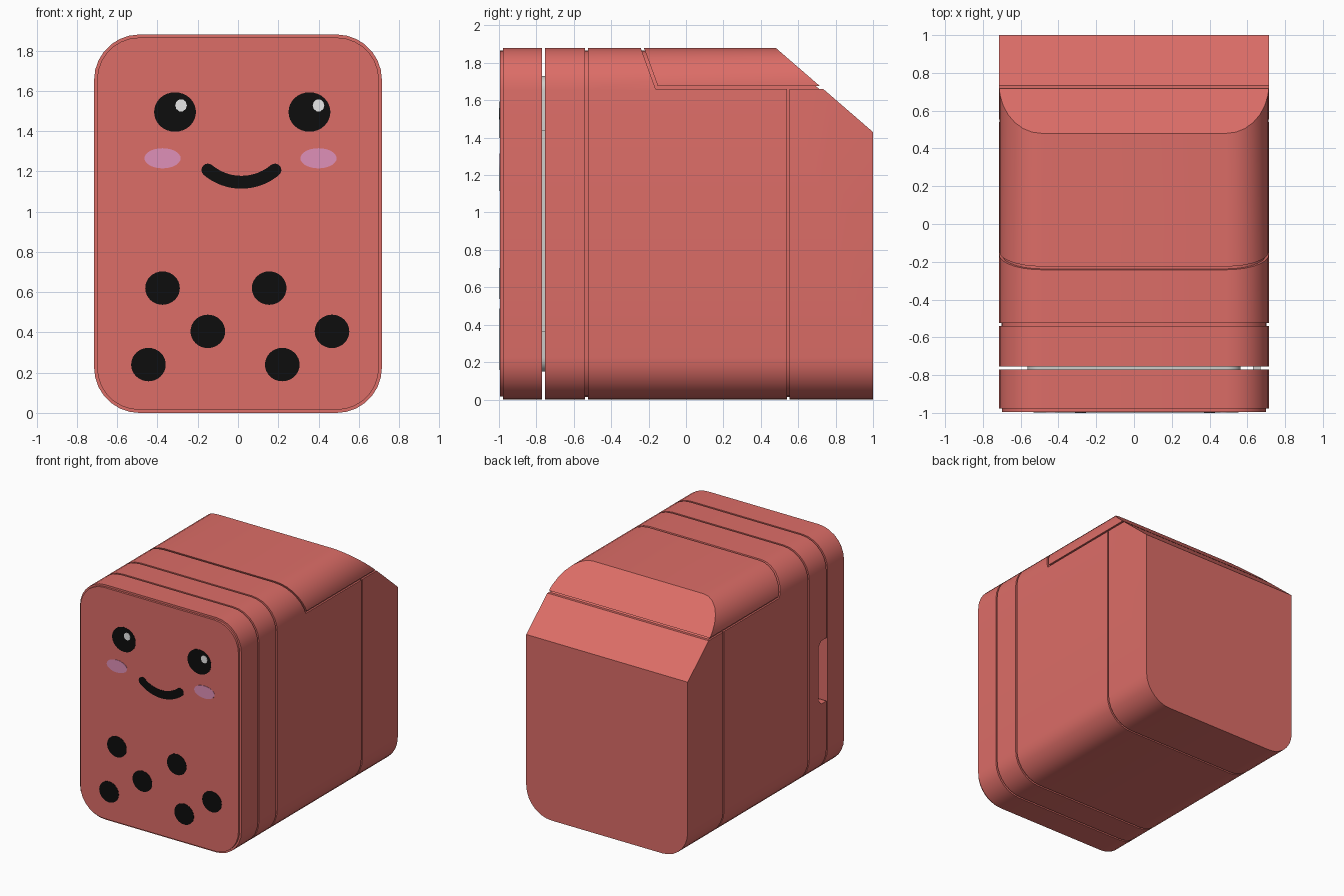
import bpy, bmesh, math
from mathutils import Vector

if "Cube" in bpy.data.objects:
    bpy.data.objects.remove(bpy.data.objects["Cube"])


def material(name, rgb):
    m = bpy.data.materials.new(name)
    m.diffuse_color = (*rgb, 1)
    m.use_nodes = True
    m.node_tree.nodes["Principled BSDF"].inputs["Base Color"].default_value = m.diffuse_color
    return m


RED = material("coral red", (0.72, 0.153, 0.136))
BLACK = material("black", (0.004, 0.004, 0.004))
WHITE = material("white", (0.8, 0.8, 0.8))
PINK = material("blush pink", (0.74, 0.28, 0.48))
GREY = material("light grey", (0.62, 0.62, 0.60))

HALF_W, HEIGHT, RADIUS = 0.715, 1.88, 0.225
SLOPE_N = Vector((0, 0.45, 0.52)).normalized()
SLOPE = (Vector((0, 0.48, HEIGHT)), SLOPE_N)


def rounded_rect(inset=0.0, steps=7):
    """Rounded cross-section in x and z."""
    r = max(RADIUS - inset, 0.05)
    w, z0, z1 = HALF_W - inset, inset, HEIGHT - inset
    pts = []
    for k, (cx, cz) in enumerate([(w - r, z1 - r), (r - w, z1 - r), (r - w, z0 + r), (w - r, z0 + r)]):
        for i in range(steps + 1):
            a = math.radians(90 * (k + i / steps))
            pts.append((cx + r * math.cos(a), cz + r * math.sin(a)))
    return pts


def ellipse(cx, cz, rx, rz, n=32):
    return [(cx + rx * math.cos(2 * math.pi * i / n), cz + rz * math.sin(2 * math.pi * i / n)) for i in range(n)]


def solid(name, pts, a, b, mat, axis="y", cuts=(), cutters=()):
    """Extrude an outline from a to b, trim by planes, subtract cutters."""
    bm = bmesh.new()

    def place(p, t):
        return (p[0], t, p[1]) if axis == "y" else (t, p[0], p[1])

    lo = [bm.verts.new(place(p, a)) for p in pts]
    hi = [bm.verts.new(place(p, b)) for p in pts]
    bm.faces.new(lo)
    bm.faces.new(hi)
    for i in range(len(pts)):
        j = (i + 1) % len(pts)
        bm.faces.new((lo[i], lo[j], hi[j], hi[i]))
    for co, no in cuts:
        res = bmesh.ops.bisect_plane(bm, geom=bm.verts[:] + bm.edges[:] + bm.faces[:],
                                     plane_co=co, plane_no=no, clear_outer=True)
        edges = [e for e in res["geom_cut"] if isinstance(e, bmesh.types.BMEdge)]
        if edges:
            bmesh.ops.edgeloop_fill(bm, edges=edges)
    bmesh.ops.recalc_face_normals(bm, faces=bm.faces[:])
    me = bpy.data.meshes.new(name)
    bm.to_mesh(me)
    bm.free()
    me.materials.append(mat)
    ob = bpy.data.objects.new(name, me)
    bpy.context.collection.objects.link(ob)
    for c in cutters:
        mod = ob.modifiers.new("cut", "BOOLEAN")
        mod.operation, mod.solver, mod.object = "DIFFERENCE", "EXACT", c
    if cutters:
        dg = bpy.context.evaluated_depsgraph_get()
        new = bpy.data.meshes.new_from_object(ob.evaluated_get(dg))
        ob.modifiers.clear()
        ob.data = new
    bpy.ops.object.select_all(action="DESELECT")
    ob.select_set(True)
    bpy.context.view_layer.objects.active = ob
    bpy.ops.object.shade_smooth_by_angle(angle=math.radians(30))
    return ob


# Cutters: lid opening and finger notch on the left side
lid_cut = solid("lid_cutter", [(-0.257, 1.92), (-0.162, 1.66), (2, 1.66), (2, 1.92)], -1, 1, RED, "x")
notch_cut = solid("notch_cutter", [(-0.82, 0.61), (-0.69, 0.61), (-0.655, 0.65), (-0.655, 1.08),
                                   (-0.69, 1.115), (-0.82, 1.115)], -0.9, -0.645, RED, "x")

# Front door with its slightly smaller face plate
outline = rounded_rect()
solid("front_plate", rounded_rect(0.015), -0.995, -0.97, RED)
solid("front_door", outline, -0.978, -0.77, RED)

# Grey core and hinge bar seen in the gap behind the door
solid("gap_core", rounded_rect(0.15), -0.80, -0.73, GREY)
solid("hinge_bar", [(0.63, 0.36), (0.67, 0.36), (0.67, 1.44), (0.63, 1.44)], -0.78, -0.74, GREY)

# Inner liner forms the floor of every groove
solid("inner_liner", rounded_rect(0.014), -0.752, 0.985, RED,
      cuts=[(SLOPE[0] - SLOPE_N * 0.014, SLOPE_N)], cutters=[notch_cut])

# Outer shell panels
solid("front_ring", outline, -0.755, -0.539, RED, cutters=[notch_cut])
solid("main_shell", outline, -0.524, 0.539, RED, cutters=[lid_cut])
solid("rear_shell", outline, 0.553, 1.0, RED,
      cuts=[SLOPE, (Vector((0, 0, 1.66)), Vector((0, 0, 1)))])
solid("top_lid", outline, -0.4, 0.9, RED,
      cuts=[SLOPE, (Vector((0, 0, 1.675)), Vector((0, 0, -1))),
            (Vector((0, -0.225, HEIGHT)), Vector((0, -0.22, -0.08)))])

for c in (lid_cut, notch_cut):
    bpy.data.objects.remove(c)

# Painted face: eyes, glints and cheeks
for side, eye_x, glint_x, cheek_x in (("left", -0.313, -0.283, -0.375), ("right", 0.355, 0.40, 0.40)):
    solid(side + "_eye", ellipse(eye_x, 1.495, 0.104, 0.098), -0.9975, -0.99, BLACK)
    solid(side + "_eye_glint", ellipse(glint_x, 1.528, 0.029, 0.031, 10), -1.0, -0.992, WHITE)
    solid(side + "_cheek", ellipse(cheek_x, 1.265, 0.09, 0.05), -0.9975, -0.99, PINK)

# Smile: a thick arc with round ends
R, HALF, T, CX, CZ = 0.259, math.radians(40), 0.032, 0.017, 1.405


def arc(cx, cz, r, a0, a1, n):
    return [(cx + r * math.cos(a0 + (a1 - a0) * i / n), cz + r * math.sin(a0 + (a1 - a0) * i / n))
            for i in range(n + 1)]


A0, A1 = -math.pi / 2 - HALF, -math.pi / 2 + HALF
smile = arc(CX, CZ, R + T, A0, A1, 20)
smile += arc(CX + R * math.cos(A1), CZ + R * math.sin(A1), T, A1, A1 + math.pi, 8)[1:-1]
smile += arc(CX, CZ, R - T, A1, A0, 20)
smile += arc(CX + R * math.cos(A0), CZ + R * math.sin(A0), T, A0 + math.pi, A0 + 2 * math.pi, 8)[1:-1]
solid("smile", smile, -0.9975, -0.99, BLACK)

# Dots along the lower front
dots = [(-0.375, 0.62), (0.155, 0.62), (-0.15, 0.405), (0.467, 0.405), (-0.445, 0.24), (0.22, 0.24)]
for i, (x, z) in enumerate(dots):
    solid(f"front_dot_{i + 1}", ellipse(x, z, 0.086, 0.083), -0.9975, -0.99, BLACK)
